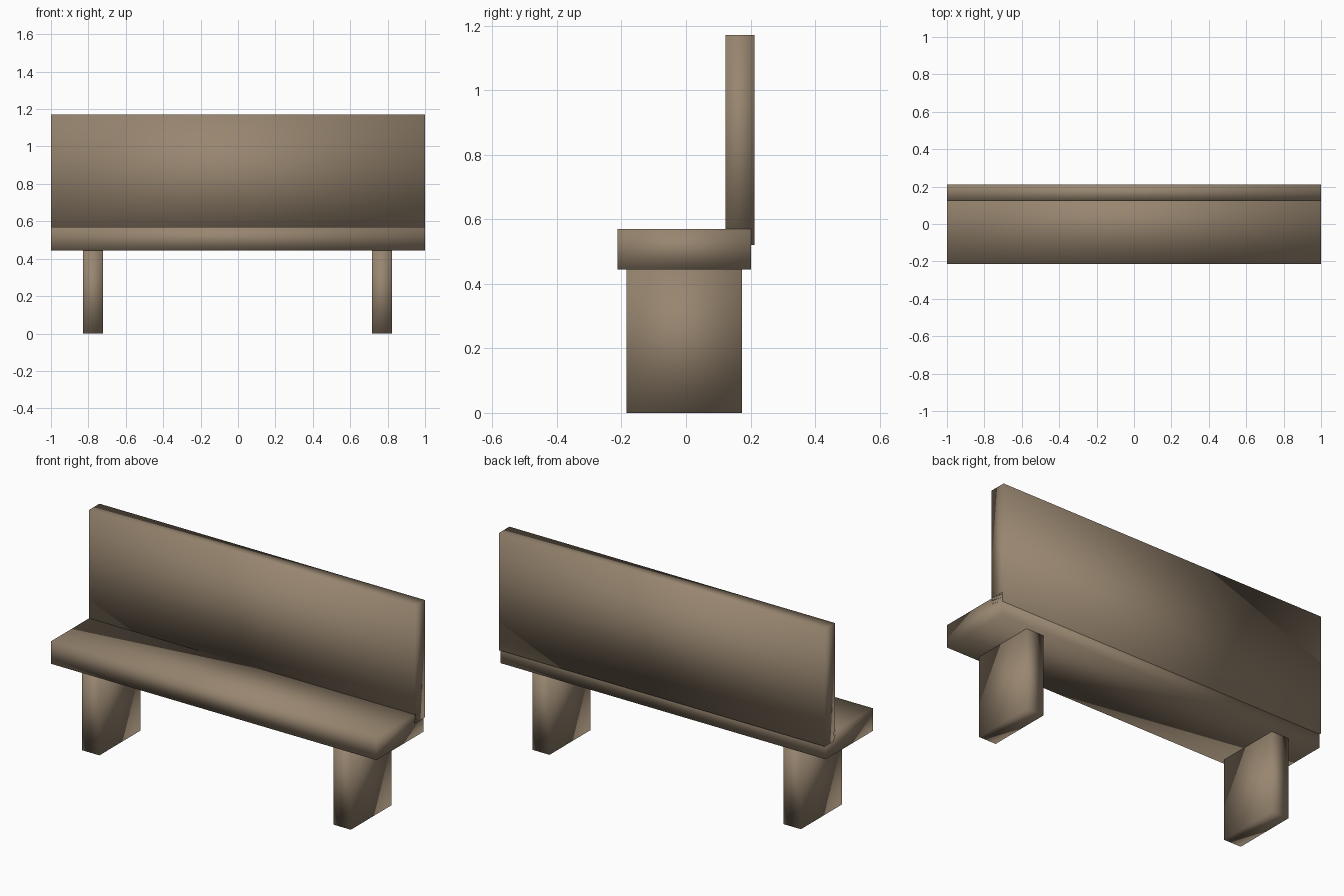
import bpy

cube = bpy.data.objects.get("Cube")
if cube:
    bpy.data.objects.remove(cube, do_unlink=True)

# Single brown wood colour
wood = bpy.data.materials.new("brown_wood")
wood.use_nodes = True
colour = (0.31, 0.235, 0.16, 1)
wood.diffuse_color = colour
bsdf = next(n for n in wood.node_tree.nodes if n.type == "BSDF_PRINCIPLED")
bsdf.inputs["Base Color"].default_value = colour
bsdf.inputs["Roughness"].default_value = 0.8


def board(name, x, y, z):
    """Softly shaded box spanning the given (low, high) ranges."""
    spans = (x, y, z)
    bpy.ops.mesh.primitive_cube_add(size=1, location=[(a + b) / 2 for a, b in spans])
    obj = bpy.context.object
    obj.name = name
    obj.scale = [b - a for a, b in spans]
    bpy.ops.object.transform_apply(location=False, rotation=False, scale=True)
    bpy.ops.object.shade_smooth()
    obj.data.materials.append(wood)
    return obj


# Seat plank and upright backrest, which overlaps the seat's rear edge
board("seat", (-1, 1), (-0.213, 0.202), (0.445, 0.57))
board("backrest", (-1, 1), (0.122, 0.212), (0.52, 1.172))

# Slab legs
for side, centre in (("right", -0.775), ("left", 0.77)):
    board(side + "_leg", (centre - 0.053, centre + 0.053), (-0.185, 0.174), (0, 0.447))
